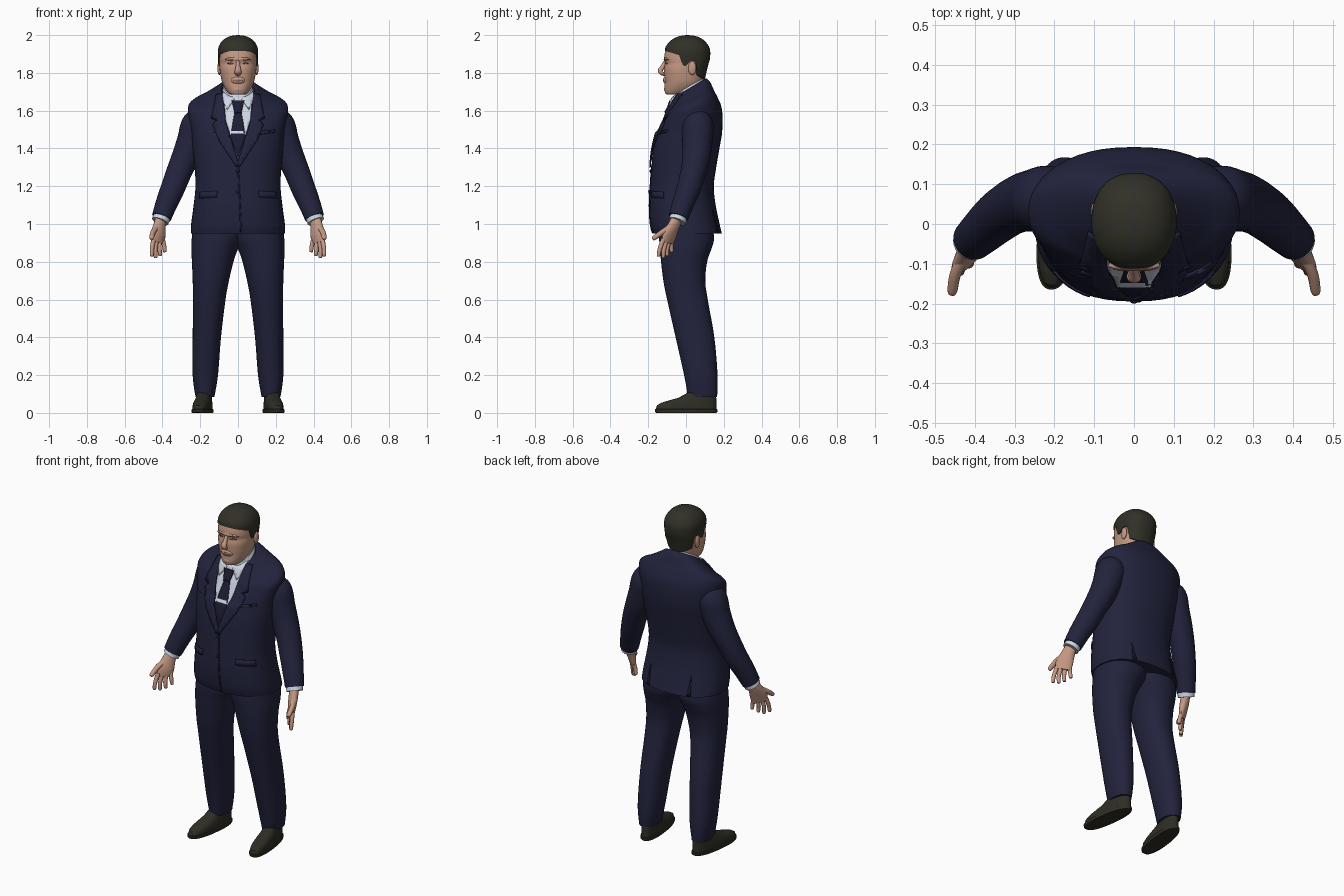
import bpy, bmesh, math
from mathutils import Vector, Matrix
from mathutils.bvhtree import BVHTree

cube = bpy.data.objects.get("Cube")
if cube:
    bpy.data.objects.remove(cube, do_unlink=True)


def material(name, *rgb):
    m = bpy.data.materials.new(name)
    m.use_nodes = True
    m.diffuse_color = (*rgb, 1)
    node = m.node_tree.nodes["Principled BSDF"]
    node.inputs["Base Color"].default_value = (*rgb, 1)
    node.inputs["Roughness"].default_value = 0.8
    return m


navy = material("navy_suit", .016, .017, .046)
seam = material("navy_seam", .009, .009, .025)
tie_blue = material("tie_navy", .012, .012, .034)
white = material("shirt_white", .62, .68, .78)
skin = material("skin", .56, .32, .23)
lip = material("lip_skin", .42, .2, .15)
brown = material("brow_brown", .2, .11, .08)
hair_dark = material("hair_dark", .03, .03, .02)
leather = material("shoe_leather", .028, .027, .018)


def make(name, bm, mat, side=1, angle=40):
    """Turn a bmesh into a smooth shaded object, optionally mirrored in x."""
    for v in bm.verts:
        v.co.x *= side
    bmesh.ops.recalc_face_normals(bm, faces=bm.faces[:])
    me = bpy.data.meshes.new(name)
    bm.to_mesh(me)
    bm.free()
    me.materials.append(mat)
    me.shade_smooth()
    me.set_sharp_from_angle(angle=math.radians(angle))
    ob = bpy.data.objects.new(name, me)
    bpy.context.collection.objects.link(ob)
    return ob


def smooth(rows, k=6):
    """Catmull-Rom curve through rows of parameters."""
    out = []
    for i in range(len(rows) - 1):
        p, q, r, s = (rows[min(max(i + d, 0), len(rows) - 1)] for d in (-1, 0, 1, 2))
        for j in range(k):
            t = j / k
            out.append([b + .5 * t * (c - a + t * (2*a - 5*b + 4*c - d + t * (3*(b - c) + d - a)))
                        for a, b, c, d in zip(p, q, r, s)])
    return out + [list(rows[-1])]


def power(v, p):
    return math.copysign(abs(v) ** (2 / p), v)


def oval(row, p=2.3, n=48, skew=0):
    """Level ring from (z, half width, front y, back y, tilt, centre x)."""
    z, hw, yf, yb, tilt, cx = (list(row) + [0, 0])[:6]
    mid, ry, ring = (yf + yb) / 2, (yb - yf) / 2, []
    for i in range(n):
        a = math.tau * i / n
        y = ry * power(math.sin(a), p)
        ring.append((cx + hw * power(math.cos(a), p) + skew * (mid + y), mid + y, z + tilt * y))
    return ring


def loft(name, rings, mat, side=1, angle=40, caps=True):
    bm = bmesh.new()
    vs = [[bm.verts.new(co) for co in ring] for ring in rings]
    n = len(vs[0])
    for a, b in zip(vs, vs[1:]):
        for i in range(n):
            bm.faces.new((a[i], a[(i + 1) % n], b[(i + 1) % n], b[i]))
    if caps:
        bm.faces.new(vs[0])
        bm.faces.new(vs[-1])
    return make(name, bm, mat, side, angle)


def tube(name, rows, mat, side=1, across=(1, 0, 0), n=20):
    """Swept tube from (x, y, z, radius across, radius deep)."""
    rows = smooth([(r + (r[3],))[:5] for r in rows])
    rings = []
    for i, r in enumerate(rows):
        t = Vector(rows[min(i + 1, len(rows) - 1)][:3]) - Vector(rows[max(i - 1, 0)][:3])
        t.normalize()
        u = Vector(across)
        u = (u - t * u.dot(t)).normalized()
        v = t.cross(u)
        rings.append([Vector(r[:3]) + u * r[3] * math.cos(math.tau * k / n)
                      + v * r[4] * math.sin(math.tau * k / n) for k in range(n)])
    return loft(name, rings, mat, side)


def ball(name, centre, radii, mat, side=1):
    bm = bmesh.new()
    bmesh.ops.create_uvsphere(bm, u_segments=20, v_segments=12, radius=1,
                              matrix=Matrix.Translation(centre) @ Matrix.Diagonal((*radii, 1)))
    return make(name, bm, mat, side)


def surface(*obs):
    verts, polys = [], []
    for ob in obs:
        k = len(verts)
        verts += [v.co.copy() for v in ob.data.vertices]
        polys += [[k + i for i in p.vertices] for p in ob.data.polygons]
    return BVHTree.FromPolygons(verts, polys)


def patch(name, outline, mat, tree, lift, side=1, face=-1, thick=.005, step=.02):
    """Thin plate with an (x, z) outline, draped on a surface from front or back."""
    bm = bmesh.new()
    bm.faces.new([bm.verts.new((x * side, 0, z)) for x, z in outline])
    for axis in (0, 2):
        normal = Vector((axis == 0, 0, axis == 2))
        lo, hi = (f(v.co[axis] for v in bm.verts) for f in (min, max))
        for i in range(1, math.ceil((hi - lo) / step)):
            bmesh.ops.bisect_plane(bm, geom=bm.verts[:] + bm.edges[:] + bm.faces[:],
                                   plane_co=normal * (lo + i * step), plane_no=normal)
    bmesh.ops.triangulate(bm, faces=bm.faces[:])
    for v in bm.verts:
        hit = tree.ray_cast(Vector((v.co.x, face, v.co.z)), Vector((0, -face, 0)))[0]
        v.co.y = (hit.y if hit else -.07) + face * lift
    ob = make(name, bm, mat)
    mod = ob.modifiers.new("thickness", "SOLIDIFY")
    mod.thickness, mod.offset = thick, 0
    return ob


# Jacket body, shirt collar and neck
JACKET = [(.95, .25, -.178, .19), (1, .248, -.19, .178), (1.1, .235, -.195, .157),
          (1.2, .225, -.19, .147), (1.3, .23, -.183, .16), (1.4, .24, -.173, .177, .08),
          (1.5, .25, -.15, .193, .2), (1.57, .262, -.128, .188, .3), (1.62, .264, -.108, .165, .4),
          (1.647, .235, -.1, .15, .45), (1.67, .185, -.086, .14, .5), (1.7, .13, -.075, .125, .55),
          (1.72, .095, -.066, .105, .6), (1.705, .085, -.06, .095, .6)]
jacket = loft("jacket_body", [oval(r) for r in smooth(JACKET)], navy)
collar = loft("shirt_collar", [oval(r) for r in
              [(1.67, .086, -.07, .1, .6), (1.715, .08, -.068, .098, .6), (1.728, .074, -.062, .092, .6)]], white)
loft("neck", [oval(r) for r in [(1.62, .062, -.05, .085), (1.76, .062, -.06, .085)]], skin)

# Shirt front, tie, lapels and jacket details draped on the chest
chest = surface(jacket, collar)
patch("shirt_front", [(-.075, 1.675), (.075, 1.675), (.065, 1.55), (0, 1.34), (-.065, 1.55)], white, chest, .002)
patch("tie_blade", [(-.018, 1.6), (.018, 1.6), (.04, 1.46), (0, 1.35), (-.04, 1.46)], tie_blue, chest, .006)
patch("tie_knot", [(-.033, 1.652), (.033, 1.652), (.018, 1.59), (-.018, 1.59)], tie_blue, chest, .012, thick=.009)
for side, label in ((1, "left"), (-1, "right")):
    patch(label + "_collar_wing", [(.018, 1.66), (.08, 1.7), (.085, 1.66), (.058, 1.605)], white, chest, .009, side)
    patch(label + "_lapel", [(.082, 1.69), (.115, 1.685), (.14, 1.565), (.115, 1.55), (.135, 1.525),
                             (.1, 1.44), (.008, 1.3), (-.004, 1.32), (.062, 1.53)], navy, chest, .008, side, thick=.008)
    patch(label + "_lapel_notch", [(.112, 1.553), (.143, 1.568), (.142, 1.56), (.112, 1.546)], seam, chest, .012, side)
    patch(label + "_pocket_flap", [(.11, 1.175), (.2, 1.17), (.205, 1.135), (.112, 1.142)], navy, chest, .004, side)
    patch(label + "_back_vent", [(.124, .952), (.146, .952), (.135, 1.07)], seam, chest, .001, side, face=1)
patch("breast_pocket", [(.12, 1.475), (.195, 1.485), (.195, 1.5), (.12, 1.49)], navy, chest, .003)
patch("front_edge", [(-.004, 1.31), (.004, 1.31), (.022, .965), (.012, .955)], seam, chest, .001, thick=.003)
for i, z in enumerate((1.28, 1.17)):
    y = chest.ray_cast(Vector((0, -1, z)), Vector((0, 1, 0)))[0].y
    ball("button_%d" % (i + 1), (0, y - .003, z), (.01, .005, .01), seam)

# Limbs, built once per side
LEG = [(.085, .05, .01, .165, 0, .175), (.2, .067, -.01, .167, 0, .173), (.4, .075, -.055, .15, 0, .165),
       (.6, .086, -.1, .115, 0, .152), (.7, .096, -.12, .102, 0, .144), (.8, .11, -.132, .112, 0, .134),
       (.87, .124, -.138, .135, 0, .123), (.92, .136, -.142, .148, 0, .109), (1, .14, -.14, .14, 0, .1)]
SHOE = [(0, .05, -.158, .162), (.004, .052, -.163, .166), (.018, .052, -.165, .167), (.021, .047, -.16, .162),
        (.04, .047, -.154, .161), (.054, .045, -.13, .161), (.066, .043, -.09, .161),
        (.08, .04, -.04, .16), (.11, .036, .015, .155)]
ARM = [(.17, .06, 1.575, .05), (.213, .062, 1.53, .083), (.243, .06, 1.44, .08), (.275, .055, 1.36, .074),
       (.31, .04, 1.28, .068), (.345, .015, 1.19, .064), (.378, -.015, 1.11, .058), (.405, -.04, 1.035, .052)]
PALM = [(.406, -.042, 1.04, .03, .026), (.415, -.065, .99, .038, .025),
        (.422, -.088, .94, .048, .021), (.424, -.098, .9, .042, .014)]
FINGERS = {"index": ((.447, -.12, .92), (.455, -.138, .87), (.456, -.145, .833)),
           "middle": ((.432, -.105, .915), (.438, -.118, .86), (.436, -.12, .825)),
           "ring": ((.416, -.089, .915), (.415, -.1, .865), (.412, -.1, .835)),
           "little": ((.4, -.073, .92), (.391, -.077, .885), (.387, -.076, .855)),
           "thumb": ((.425, -.075, .99), (.449, -.125, .957), (.457, -.17, .925))}
for side, label in ((1, "left_"), (-1, "right_")):
    loft(label + "trouser_leg", [oval(r, 2.2) for r in smooth(LEG)], navy, side)
    loft(label + "shoe", [oval(r[:4] + (0, .188), 2.4, skew=-.12) for r in SHOE], leather, side)
    tube(label + "sleeve", ARM, navy, side, n=32)
    tube(label + "cuff", [(.396, -.032, 1.055, .046), (.412, -.047, 1.014, .046)], white, side)
    tube(label + "palm", PALM, skin, side, across=(.7, -.7, 0))
    for finger, (a, b, c) in FINGERS.items():
        r = .016 if finger == "thumb" else .0125
        end = Vector(c) + (Vector(c) - Vector(b)) * .15
        tube(label + finger + "_finger", [a + (r,), b + (r * .9,), c + (r * .75,), (*end, r * .25)],
             skin, side, n=12)

# Head
HEAD = [(1.685, .03, -.1, -.03), (1.69, .046, -.108, 0), (1.705, .06, -.113, .04), (1.725, .073, -.114, .07),
        (1.75, .084, -.113, .088), (1.78, .091, -.115, .095), (1.82, .097, -.116, .102),
        (1.85, .098, -.111, .11), (1.875, .099, -.116, .116), (1.92, .098, -.108, .116),
        (1.95, .087, -.092, .1), (1.973, .066, -.066, .078), (1.987, .038, -.034, .046), (1.992, .003, 0, .01)]
profile = smooth(HEAD)
head = loft("head", [oval(r, 2.25, 64) for r in profile], skin, angle=60)

# Hair: a cap following the head, with its edge lifted around face and ears
HAIRLINE = [(-1, 1.917), (-.7, 1.908), (-.25, 1.893), (-.15, 1.84), (.05, 1.835),
            (.12, 1.865), (.42, 1.86), (.55, 1.79), (1, 1.765)]


def between(table, x):
    for a, b in zip(table, table[1:]):
        if x <= b[0]:
            t = max(0, (x - a[0]) / (b[0] - a[0]))
            return [p + (q - p) * t for p, q in zip(a, b)]
    return list(table[-1])


rings = []
for i in range(-1, 25):
    ring, f = [], math.sin(math.pi / 2 * max(i, 0) / 24)
    for k in range(64):
        base = between(HAIRLINE, math.sin(math.tau * k / 64))[1]
        z = base + (2 - base) * f
        _, hw, yf, yb = between(profile, z - .008 * f)
        g = .97 if i < 0 else 1.05 + .03 * min(1, 4 * f)
        mid, ry = (yf + yb) / 2 + .002, (yb - yf) / 2 * g
        ring.append(oval((z, hw * g, mid - ry, mid + ry), 2.25, 64)[k])
    rings.append(ring)
loft("hair", rings, hair_dark, angle=60)

# Face
tube("nose", [(0, -.106, 1.865, .009), (0, -.122, 1.835, .012), (0, -.136, 1.812, .017, .013),
              (0, -.128, 1.798, .018, .01), (0, -.112, 1.793, .01)], skin)
ball("chin", (0, -.099, 1.713), (.03, .017, .02), skin)
ball("brow_ridge", (0, -.104, 1.873), (.066, .014, .012), skin)
ball("mouth_mound", (0, -.105, 1.762), (.038, .016, .022), skin)
face = surface(*(bpy.data.objects[n] for n in ("head", "brow_ridge", "mouth_mound")))
patch("lips", [(-.03, 1.762), (0, 1.768), (.03, 1.762), (0, 1.754)], lip, face, .001, thick=.003)
for side, label in ((1, "left_"), (-1, "right_")):
    ball(label + "ear", (.099, .033, 1.825), (.01, .021, .036), skin, side)
    patch(label + "eyebrow", [(.018, 1.87), (.045, 1.877), (.07, 1.869), (.045, 1.87)], brown, face, .001, side, thick=.003)
    patch(label + "eye", [(.022, 1.849), (.04, 1.855), (.06, 1.849), (.04, 1.846)], brown, face, .001, side, thick=.003)
